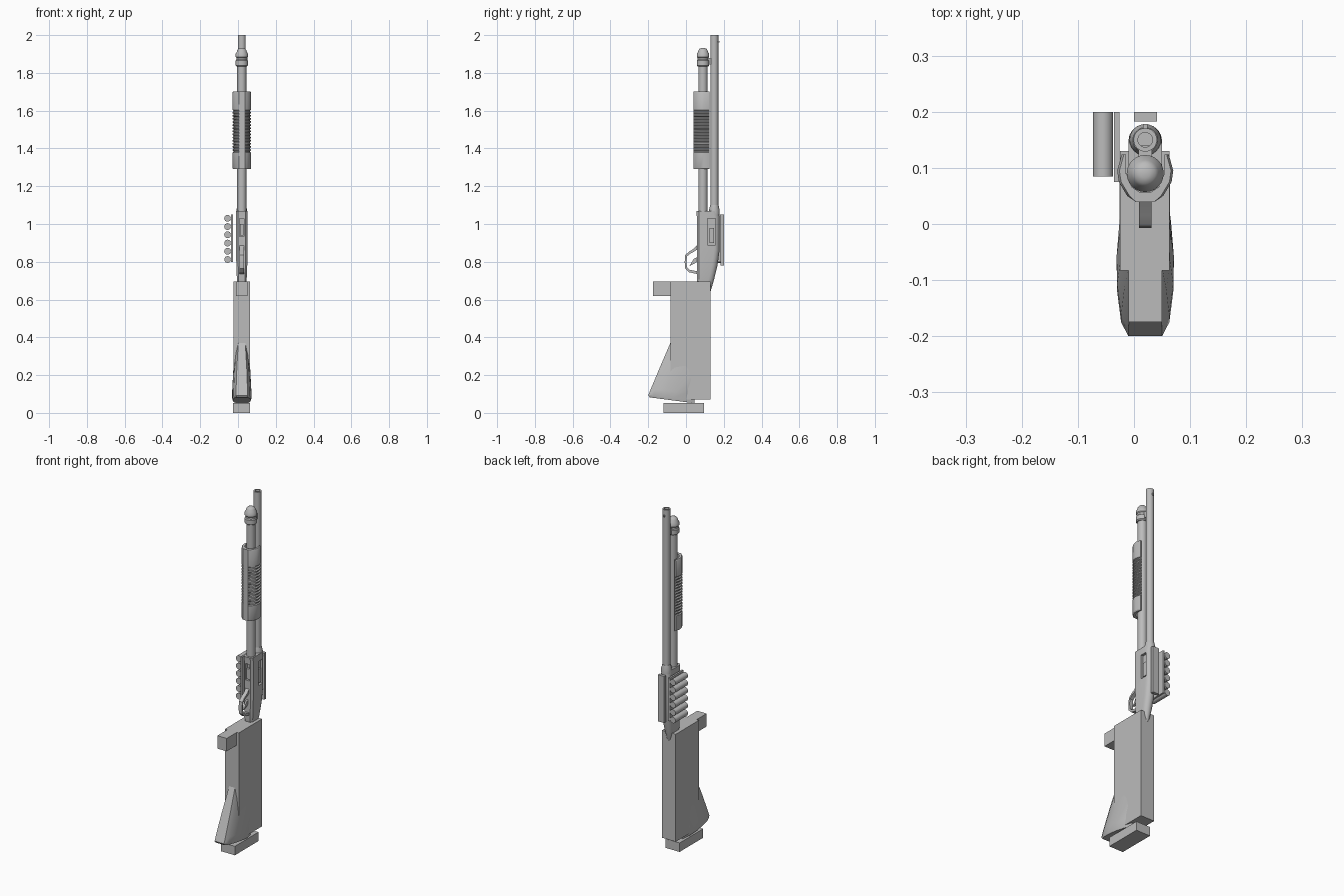
import bpy, bmesh, math
from mathutils import Matrix

if "Cube" in bpy.data.objects:
    bpy.data.objects.remove(bpy.data.objects["Cube"])

CX = 0.02          # centre plane of the gun
BARREL_Y, TUBE_Y = 0.15, 0.09

grey = bpy.data.materials.new("plain grey")
grey.use_nodes = True
grey.diffuse_color = (0.5, 0.5, 0.5, 1)
grey.node_tree.nodes["Principled BSDF"].inputs["Base Color"].default_value = (0.5, 0.5, 0.5, 1)


def finish(name, bm, smooth=True):
    bmesh.ops.recalc_face_normals(bm, faces=bm.faces)
    mesh = bpy.data.meshes.new(name)
    bm.to_mesh(mesh)
    bm.free()
    mesh.materials.append(grey)
    obj = bpy.data.objects.new(name, mesh)
    bpy.context.collection.objects.link(obj)
    if smooth:
        bpy.ops.object.select_all(action='DESELECT')
        obj.select_set(True)
        bpy.context.view_layer.objects.active = obj
        bpy.ops.object.shade_smooth_by_angle(angle=math.radians(32))
    return obj


def loft(name, rings, closed=False):
    """Skin a list of equal-length point rings; cap the ends unless closed."""
    bm = bmesh.new()
    rows = [[bm.verts.new(p) for p in ring] for ring in rings]
    n = len(rows[0])
    pairs = list(zip(rows, rows[1:])) + ([(rows[-1], rows[0])] if closed else [])
    for a, b in pairs:
        for i in range(n):
            j = (i + 1) % n
            bm.faces.new((a[i], a[j], b[j], b[i]))
    if not closed:
        bm.faces.new(rows[0])
        bm.faces.new(rows[-1])
    return finish(name, bm)


def lathe(name, profile, x, y, segs=24, closed=False):
    circle = [math.tau * i / segs for i in range(segs)]
    return loft(name, [[(x + r * math.cos(a), y + r * math.sin(a), z) for a in circle]
                       for r, z in profile], closed)


def box(name, lo, hi):
    bm = bmesh.new()
    bmesh.ops.create_cube(bm, size=1)
    for v in bm.verts:
        v.co = [(a + b) / 2 + c * (b - a) for a, b, c in zip(lo, hi, v.co)]
    return finish(name, bm, False)


def side_prism(name, points, half):
    """Extrude a (y, z) outline across the centre plane."""
    return loft(name, [[(CX + s * half, y, z) for y, z in points] for s in (-1, 1)])


def mirrored(half_points):
    """Full (dx, y) outline from its right half."""
    return half_points + [(-x, y) for x, y in reversed(half_points)]


def cut(obj, lo, hi):
    cutter = box("cutter", lo, hi)
    cutter.hide_render = True
    mod = obj.modifiers.new("cut", 'BOOLEAN')
    mod.operation, mod.object, mod.solver = 'DIFFERENCE', cutter, 'EXACT'
    bpy.context.view_layer.objects.active = obj
    bpy.ops.object.modifier_apply(modifier=mod.name)
    bpy.data.objects.remove(cutter)


# Barrel with open bore, sight bead and front link
lathe("barrel", [(0.021, 1.03), (0.021, 2), (0.013, 2), (0.013, 1.03)], CX, BARREL_Y, closed=True)
lathe("barrel_collar", [(0.028, 1.05), (0.028, 1.075), (0.022, 1.1)], CX, BARREL_Y)
box("sight_bead", (CX - 0.004, 0.165, 1.96), (CX + 0.004, 0.178, 1.97))
box("barrel_link", (CX - 0.012, 0.1, 1.845), (CX + 0.012, 0.14, 1.88))

# Magazine tube and domed cap
lathe("magazine_tube", [(0.024, 1.03), (0.024, 1.85)], CX, TUBE_Y)
lathe("magazine_cap", [(0.028, 1.835), (0.033, 1.84), (0.033, 1.865), (0.029, 1.87), (0.029, 1.88),
                       (0.033, 1.885), (0.033, 1.9), (0.027, 1.91), (0.024, 1.92), (0.018, 1.928),
                       (0.008, 1.932)], CX, TUBE_Y)

# Ribbed pump grip: U-shaped section, side walls pulled in for each groove
outer = [(0.016, 0.039), (0.032, 0.05), (0.047, 0.075), (0.05, 0.095), (0.042, 0.124)]
inner = [(0.034, 0.124), (0.034, 0.09), (0.024, 0.066), (0.009, 0.056)]


def grip_ring(z, groove):
    right = [(x - (groove if x > 0.03 else 0), y) for x, y in outer] + inner
    outline = right + [(-x, y) for x, y in reversed(right)]
    # Order: right outer, right inner, left inner, left outer
    return [(CX + x, y, z) for x, y in outline]


rings = [grip_ring(1.29, 0.004), grip_ring(1.296, 0), grip_ring(1.375, 0)]
ribs, pitch = 14, 0.0165
for i in range(ribs):
    z = 1.378 + i * pitch
    for dz, depth in ((0, 0), (0.003, 0.007), (0.008, 0.007), (0.011, 0)):
        rings.append(grip_ring(z + dz, depth))
rings += [grip_ring(1.615, 0), grip_ring(1.695, 0), grip_ring(1.702, 0.004)]
# Two separate closed skins would overlap, so the shell closes along the front seam
loft("pump_grip", rings)


# Receiver: flat sides, rounded back, chamfered front, tapering to a rear tang
def receiver_ring(z, front, back, half):
    right = [(half * 0.65, front), (half, front + 0.012)]
    right += [(half * math.cos(a), back - 0.03 + 0.03 * math.sin(a))
              for a in [math.radians(d) for d in (0, 20, 40, 60, 80)]]
    return [(CX + x, y, z) for x, y in mirrored(right)]


receiver = loft("receiver", [receiver_ring(*s) for s in (
    (0.645, 0.075, 0.131, 0.016), (0.67, 0.062, 0.139, 0.022), (0.71, 0.057, 0.15, 0.026),
    (0.78, 0.057, 0.167, 0.029), (0.86, 0.057, 0.178, 0.03), (1.04, 0.057, 0.178, 0.03),
    (1.07, 0.055, 0.17, 0.03))])
cut(receiver, (0.035, 0.115, 0.89), (0.08, 0.155, 1.03))
cut(receiver, (CX - 0.013, 0.03, 0.935), (CX + 0.013, 0.075, 1.03))
box("bolt", (0.03, 0.125, 0.9), (0.044, 0.148, 0.98))
box("shell_lifter", (CX - 0.009, 0.062, 0.94), (CX + 0.009, 0.08, 1.0))

# Trigger guard and trigger
guard = [(0.06, 0.89), (0.04, 0.868), (0.015, 0.853), (-0.004, 0.835), (-0.007, 0.8),
         (-0.005, 0.765), (0.015, 0.745), (0.06, 0.735)]
opening = [(0.06, 0.75), (0.02, 0.757), (0.005, 0.77), (0.002, 0.8),
           (0.005, 0.828), (0.02, 0.842), (0.042, 0.853), (0.06, 0.865)]
side_prism("trigger_guard", guard + opening, 0.011)
side_prism("trigger", [(0.06, 0.825), (0.04, 0.815), (0.026, 0.79), (0.018, 0.782),
                       (0.021, 0.778), (0.034, 0.785), (0.06, 0.8)], 0.005)

# Sight rail, and side carrier with six shells
box("sight_rail", (0, 0.183, 0.78), (0.041, 0.2, 1.05))
box("shell_carrier", (-0.036, 0.075, 0.8), (-0.026, 0.2, 1.05))
for i in range(6):
    shell = lathe("shell", [(0.018, -0.2), (0.018, -0.085)], 0, 0, 16)
    shell.data.transform(Matrix.Rotation(math.radians(90), 4, 'X'))
    shell.data.transform(Matrix.Translation((-0.055, 0, 0.812 + 0.0436 * i)))
    if sum(v.co.y for v in shell.data.vertices) < 0:
        shell.data.transform(Matrix.Scale(-1, 4, (0, 1, 0)))
        shell.data.flip_normals()

# Boxy stock body, front lug and butt block
box("stock_body", (-0.025, -0.083, 0.072), (0.063, 0.13, 0.695))
box("stock_lug", (-0.01, -0.175, 0.62), (0.05, -0.07, 0.695))
box("butt_block", (-0.026, -0.12, 0), (0.064, 0.096, 0.052))


# Flared toe of the stock, with a slanted base
def toe_ring(z, front, width, slant):
    half = [(0.03, front), (0.043, front + 0.025), (0.05, front + 0.08),
            (0.051, front + 0.13), (0.046, front + 0.19), (0.03, 0.045)]
    return [(CX + x * width, y, z - slant * (y - front)) for x, y in mirrored(half)]


loft("stock_toe", [toe_ring(*s) for s in (
    (0.052 + 0.03, -0.192, 0.94, 0.13), (0.093, -0.2, 1, 0.12), (0.125, -0.187, 1, 0.1),
    (0.23, -0.143, 0.88, 0), (0.37, -0.083, 0.62, 0))])
